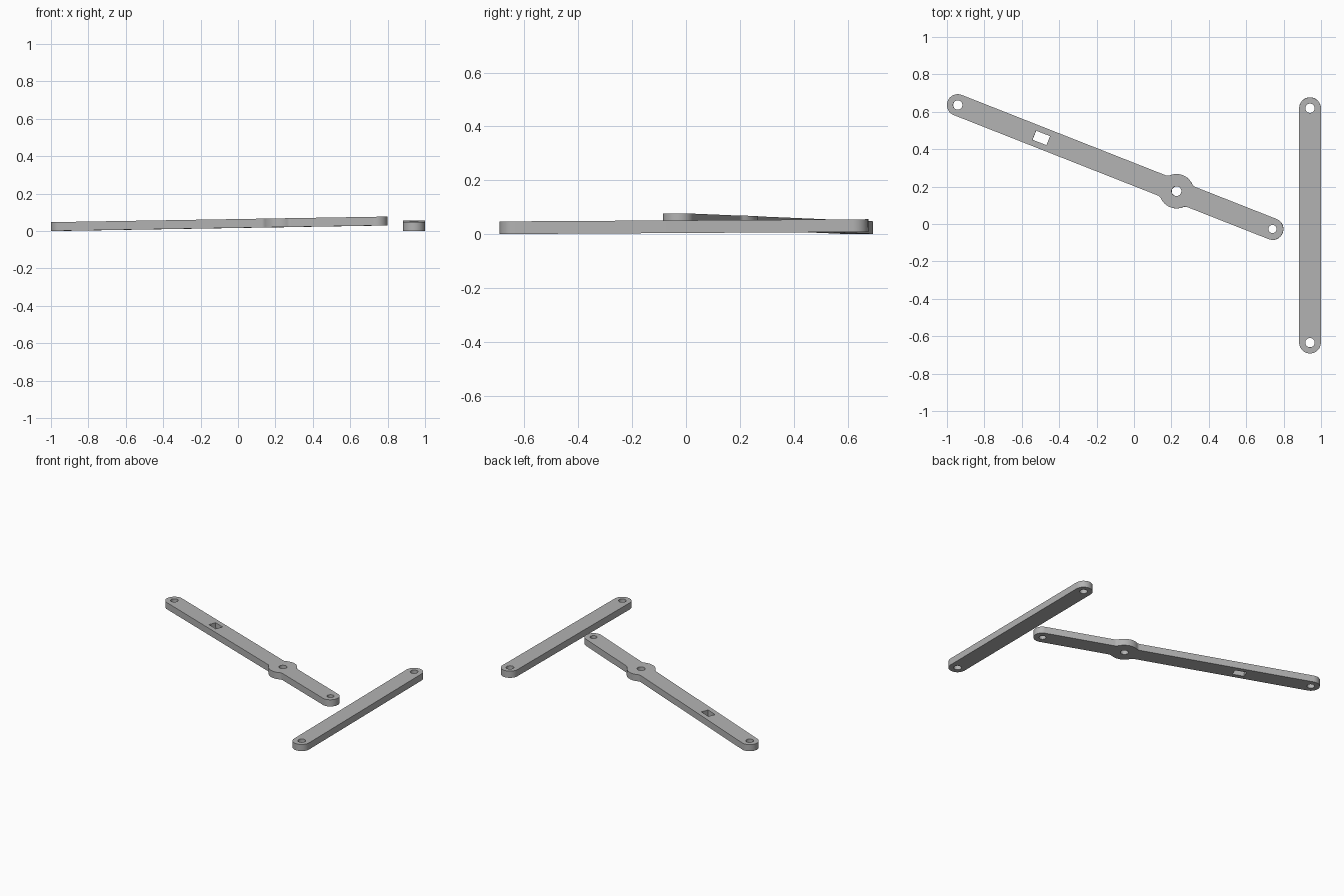
import bpy
import bmesh
from math import pi, sin, cos, atan2, sqrt
from mathutils import Matrix, Vector

cube = bpy.data.objects.get("Cube")
if cube:
    bpy.data.objects.remove(cube, do_unlink=True)

THICK = 0.047
RADIUS = 0.058

grey = bpy.data.materials.new("plain_grey")
grey.use_nodes = True
colour = (0.45, 0.45, 0.45, 1)
grey.diffuse_color = colour
grey.node_tree.nodes["Principled BSDF"].inputs["Base Color"].default_value = colour


def arc(cx, cy, r, a0, a1, n=16):
    return [(cx + r * cos(a0 + (a1 - a0) * i / n),
             cy + r * sin(a0 + (a1 - a0) * i / n)) for i in range(n + 1)]


def circle(cx, r, n=32):
    return arc(cx, 0, r, 0, 2 * pi, n)[:-1]


def boss_edge(x, big, fillet):
    """Upper edge of a round boss, blended into the straight bar."""
    h = RADIUS + fillet
    d = sqrt((big + fillet) ** 2 - h * h)
    a = atan2(h, d)
    return (arc(x + d, h, fillet, -pi / 2, a - pi, 6)
            + arc(x, 0, big, a, pi - a)[1:-1]
            + arc(x - d, h, fillet, -a, -pi / 2, 6))


def make_arm(name, start, end, slope, holes, boss=None, slot=None):
    """Round-ended bar from start to end, rising gently along its length."""
    start, end = Vector(start), Vector(end)
    length = (end - start).length
    upper = boss_edge(*boss) if boss else []
    lower = [(x, -y) for x, y in reversed(upper)]
    outline = (arc(length, 0, RADIUS, -pi / 2, pi / 2, 24) + upper
               + arc(0, 0, RADIUS, pi / 2, 3 * pi / 2, 24) + lower)
    loops = [outline] + [circle(t * length, r) for t, r in holes]
    if slot:
        x, hx, hy = slot
        loops.append([(x - hx, -hy), (x + hx, -hy), (x + hx, hy), (x - hx, hy)])

    # Filled flat outline with openings, extruded to thickness
    curve = bpy.data.curves.new(name, "CURVE")
    curve.dimensions = "2D"
    curve.fill_mode = "BOTH"
    curve.extrude = THICK / 2
    for pts in loops:
        spline = curve.splines.new("POLY")
        spline.points.add(len(pts) - 1)
        for p, (x, y) in zip(spline.points, pts):
            p.co = (x, y, 0, 1)
        spline.use_cyclic_u = True
    obj = bpy.data.objects.new(name, curve)
    bpy.context.collection.objects.link(obj)
    bpy.ops.object.select_all(action="DESELECT")
    obj.select_set(True)
    bpy.context.view_layer.objects.active = obj
    bpy.ops.object.convert(target="MESH")
    obj = bpy.context.object
    obj.name = name

    # Weld the caps to the walls
    bm = bmesh.new()
    bm.from_mesh(obj.data)
    bmesh.ops.remove_doubles(bm, verts=bm.verts, dist=0.0001)
    bmesh.ops.recalc_face_normals(bm, faces=bm.faces)
    bm.to_mesh(obj.data)
    bm.free()
    obj.data.materials.clear()
    obj.data.materials.append(grey)
    bpy.ops.object.shade_smooth_by_angle(angle=pi / 6)

    # Aim along the arm and rest the low end on the ground
    run = end - start
    obj.matrix_world = (
        Matrix.Translation((start.x, start.y, THICK / 2 + RADIUS * slope))
        @ Matrix.Rotation(atan2(run.y, run.x), 4, "Z")
        @ Matrix.Rotation(-atan2(slope, 1), 4, "Y"))
    return obj


# Long lever with a pivot boss and a rectangular slot
make_arm("pivot_lever", (-0.942, 0.636), (0.741, -0.027), 0.0155,
         holes=[(0, 0.025), (0.695, 0.026), (1, 0.022)],
         boss=(0.695 * 1.809, 0.092, 0.03),
         slot=(0.48, 0.04, 0.026))

# Plain straight link
make_arm("straight_link", (0.941, -0.634), (0.941, 0.619), 0.006,
         holes=[(0, 0.025), (1, 0.025)])
